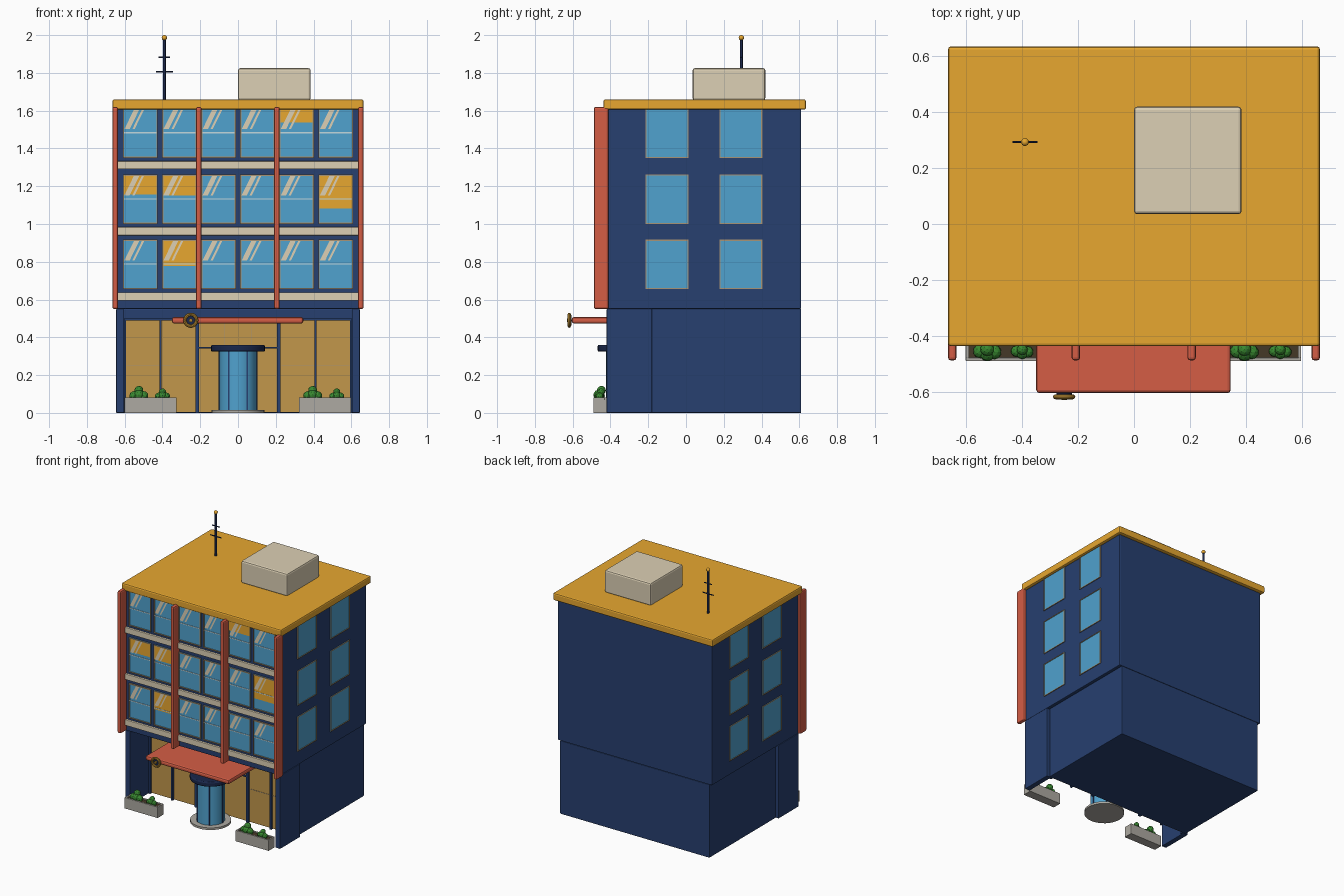
import bpy, bmesh, math
from mathutils import Matrix, Vector

if "Cube" in bpy.data.objects:
    bpy.data.objects.remove(bpy.data.objects["Cube"])


def mat(name, r, g, b):
    m = bpy.data.materials.new(name)
    m.diffuse_color = (r, g, b, 1)
    m.use_nodes = True
    m.node_tree.nodes["Principled BSDF"].inputs["Base Color"].default_value = m.diffuse_color
    return m


NAVY = mat("navy", 0.02, 0.05, 0.16)
DARK = mat("dark_navy", 0.01, 0.02, 0.07)
GOLD = mat("gold", 0.80, 0.39, 0.03)
BRASS = mat("brass", 0.45, 0.24, 0.03)
SHOP = mat("shop_glass", 0.54, 0.31, 0.07)
RED = mat("red", 0.66, 0.11, 0.06)
GLASS = mat("glass", 0.08, 0.36, 0.62)
CREAM = mat("cream", 0.72, 0.63, 0.46)
PALE = mat("pale_glass", 0.55, 0.70, 0.74)
TRIM = mat("tan_trim", 0.40, 0.30, 0.18)
STONE = mat("stone", 0.42, 0.40, 0.36)
SOIL = mat("soil", 0.06, 0.04, 0.02)
GREEN = mat("green", 0.04, 0.25, 0.03)


def finish(bm, name, m, bevel=0, smooth=False):
    me = bpy.data.meshes.new(name)
    bmesh.ops.recalc_face_normals(bm, faces=bm.faces)
    bm.to_mesh(me)
    bm.free()
    for p in me.polygons:
        p.use_smooth = smooth
    ob = bpy.data.objects.new(name, me)
    bpy.context.collection.objects.link(ob)
    me.materials.append(m)
    if bevel:
        mod = ob.modifiers.new("bevel", 'BEVEL')
        mod.width, mod.segments = bevel, 2
    if smooth:
        bpy.context.view_layer.objects.active = ob
        bpy.ops.object.select_all(action='DESELECT')
        ob.select_set(True)
        bpy.ops.object.shade_smooth_by_angle(angle=math.radians(40))
    return ob


def boxes(name, m, items, bevel=0):
    """Each item is (x0, x1, y0, y1, z0, z1)."""
    bm = bmesh.new()
    for x0, x1, y0, y1, z0, z1 in items:
        mx = Matrix.Translation(((x0 + x1) / 2, (y0 + y1) / 2, (z0 + z1) / 2))
        bmesh.ops.create_cube(bm, size=1, matrix=mx @ Matrix.Diagonal((x1 - x0, y1 - y0, z1 - z0, 1)))
    return finish(bm, name, m, bevel)


def cyl(name, m, c, r, depth, axis='Z', bevel=0, seg=32):
    rot = {'X': Matrix.Rotation(math.pi / 2, 4, 'Y'), 'Y': Matrix.Rotation(math.pi / 2, 4, 'X'), 'Z': Matrix()}[axis]
    bm = bmesh.new()
    bmesh.ops.create_cone(bm, cap_ends=True, segments=seg, radius1=r, radius2=r, depth=depth,
                          matrix=Matrix.Translation(c) @ rot)
    ob = finish(bm, name, m, 0, True)
    if bevel:
        mod = ob.modifiers.new("bevel", 'BEVEL')
        mod.width, mod.segments, mod.limit_method = bevel, 2, 'ANGLE'
    return ob


# main masses
boxes("upper_storeys", NAVY, [(-.643, .643, -.42, .61, .55, 1.61)], .006)
boxes("ground_floor", NAVY, [(-.622, .622, -.18, .61, 0, .55)], .004)
boxes("entrance_piers", NAVY, [(s * .625 - .02, s * .625 + .02, -.42, -.18, 0, .55) for s in (-1, 1)], .004)
boxes("roof_slab", GOLD, [(-.665, .665, -.437, .635, 1.605, 1.66)], .01)
boxes("roof_plant_room", CREAM, [(0, .385, .035, .42, 1.655, 1.825)], .012)

# facade bands and fins
ROWS = [.655, 1.0, 1.35]
boxes("facade_bands", CREAM, [(-.637, .637, -.436, -.41, z - .06, z - .017) for z in ROWS], .003)
boxes("facade_fins", RED, [(x - .015, x + .015, -.488, -.41, .55, 1.62) for x in (-.65, -.208, .206, .65)], .01)


# windows
def frame(a0, a1, z0, z1, w):
    return [(a0, a0 + w, z0, z1), (a1 - w, a1, z0, z1), (a0, a1, z0, z0 + w), (a0, a1, z1 - w, z1)]


BLINDS = {(0, 1): .14, (1, 0): .105, (1, 1): .11, (1, 5): .18, (2, 4): .075}
glass, trim, bars, blinds = [], [], [], []
glare = bmesh.new()
for r, z in enumerate(ROWS):
    z1 = z + .262
    for c in range(6):
        x = (c - 2.5) * .207
        x0, x1 = x - .092, x + .092
        glass.append((x0, x1, -.425, -.41, z, z1))
        trim += [(a, b, -.431, -.41, d, e) for a, b, d, e in frame(x0, x1, z, z1, .007)]
        bars.append((x0, x1, -.428, -.42, z + .13, z + .136))
        if (r, c) in BLINDS:
            blinds.append((x0 + .007, x1 - .007, -.4265, -.42, z1 - BLINDS[r, c], z1 - .007))
        # diagonal reflections
        for a, w in ((.008, .028), (.05, .012)):
            pts = [(x0 + a, z1 - .11), (x0 + a + w, z1 - .11), (x0 + a + w + .05, z1 - .008), (x0 + a + .05, z1 - .008)]
            glare.faces.new([glare.verts.new((px, -.4275, pz)) for px, pz in pts])
boxes("front_window_glass", GLASS, glass)
boxes("front_window_frames", TRIM, trim)
boxes("front_window_bars", PALE, bars)
boxes("window_blinds", GOLD, blinds)
gl = finish(glare, "window_reflections", CREAM)
for p in gl.data.polygons:
    if p.normal.y > 0:
        p.flip()

glass, trim = [], []
for s in (-1, 1):
    for z in ROWS:
        for y0 in (-.214, .177):
            lo, hi = sorted((s * .63, s * .645))
            glass.append((lo, hi, y0, y0 + .227, z, z + .262))
            lo, hi = sorted((s * .63, s * .649))
            trim += [(lo, hi, a, b, d, e) for a, b, d, e in frame(y0, y0 + .227, z, z + .262, .006)]
boxes("side_window_glass", GLASS, glass)
boxes("side_window_frames", TRIM, trim)

# shopfront on the recessed wall
boxes("shopfront_glass", SHOP, [(-.6, .6, -.186, -.17, .005, .49)])
boxes("shopfront_mullions", NAVY, [(x - w, x + w, -.2, -.17, 0, .5) for x, w in
                                   ((-.598, .006), (-.41, .006), (-.215, .009), (.215, .009), (.41, .006), (.598, .006))]
      + [(-.6, .6, -.195, -.17, .488, .5), (-.22, .22, -.2, -.17, .34, .348)])
boxes("shopfront_glazing_lines", TRIM, [(s * .41 - .18, s * .41 + .18, -.188, -.18, .25, .254) for s in (-1, 1)]
      + [(x - .002, x + .002, -.188, -.18, .35, .488) for x in (-.07, .07)])

# revolving door
DY = -.325
cyl("door_step", STONE, (0, DY, .008), .14, .016)
cyl("revolving_door_drum", GLASS, (0, DY, .17), .098, .31)
boxes("revolving_door_posts", NAVY, [(.098 * math.cos(a) - .004, .098 * math.cos(a) + .004,
                                      DY + .098 * math.sin(a) - .004, DY + .098 * math.sin(a) + .004, .015, .33)
                                     for a in [math.pi * k / 3 for k in range(6)]])
cyl("revolving_door_cap", DARK, (0, DY, .342), .143, .036, bevel=.008)

# canopy with round ornament
boxes("entrance_canopy", RED, [(-.35, .346, -.605, -.185, .473, .507)], .012)
bm = bmesh.new()
R, r = .031, .009
rings = []
for i in range(24):
    a = 2 * math.pi * i / 24
    rings.append([bm.verts.new(((R + r * math.cos(b)) * math.cos(a) - .25, -.618 + r * math.sin(b),
                                (R + r * math.cos(b)) * math.sin(a) + .49))
                  for b in [2 * math.pi * j / 8 for j in range(8)]])
for i in range(24):
    for j in range(8):
        p, q, k = rings[i], rings[(i + 1) % 24], (j + 1) % 8
        bm.faces.new((p[j], q[j], q[k], p[k]))
finish(bm, "canopy_ring", BRASS, 0, True)
cyl("canopy_ring_disc", DARK, (-.25, -.612, .49), .028, .014, 'Y')
cyl("canopy_ring_hub", BRASS, (-.25, -.618, .49), .01, .024, 'Y', seg=16)

# planters and shrubs
for side, x0, shrubs in (("left", -.602, ((-.525, .034), (-.4, .027))), ("right", .322, ((.395, .034), (.523, .027)))):
    x1 = x0 + .276
    boxes(side + "_planter", STONE, [(x0, x1, -.49, -.42, 0, .07), (x0, x1, -.49, -.478, .06, .082),
                                     (x0, x1, -.432, -.42, .06, .082), (x0, x0 + .012, -.479, -.431, .06, .082),
                                     (x1 - .012, x1, -.479, -.431, .06, .082)], .002)
    boxes(side + "_planter_soil", SOIL, [(x0 + .01, x1 - .01, -.48, -.43, .06, .075)])
    bm = bmesh.new()
    for x, s in shrubs:
        for dx, dy, dz, k in ((-.75, 0, .35, .75), (.75, -.1, .35, .75), (0, -.25, .5, .8), (0, .2, 1.2, .72)):
            bmesh.ops.create_icosphere(bm, subdivisions=2, radius=s * k,
                                       matrix=Matrix.Translation((x + dx * s, -.455 + dy * s, .078 + dz * s)))
    finish(bm, side + "_shrubs", GREEN)

# roof antenna
AX, AY = -.39, .293
cyl("antenna_mast", DARK, (AX, AY, 1.82), .008, .33, seg=12)
cyl("antenna_lower_bar", DARK, (AX, AY, 1.805), .004, .09, 'X', seg=8)
cyl("antenna_upper_bar", DARK, (AX, AY, 1.882), .004, .062, 'X', seg=8)
bm = bmesh.new()
bmesh.ops.create_uvsphere(bm, u_segments=16, v_segments=10, radius=.014, matrix=Matrix.Translation((AX, AY, 1.986)))
finish(bm, "antenna_ball", GOLD, 0, True)
